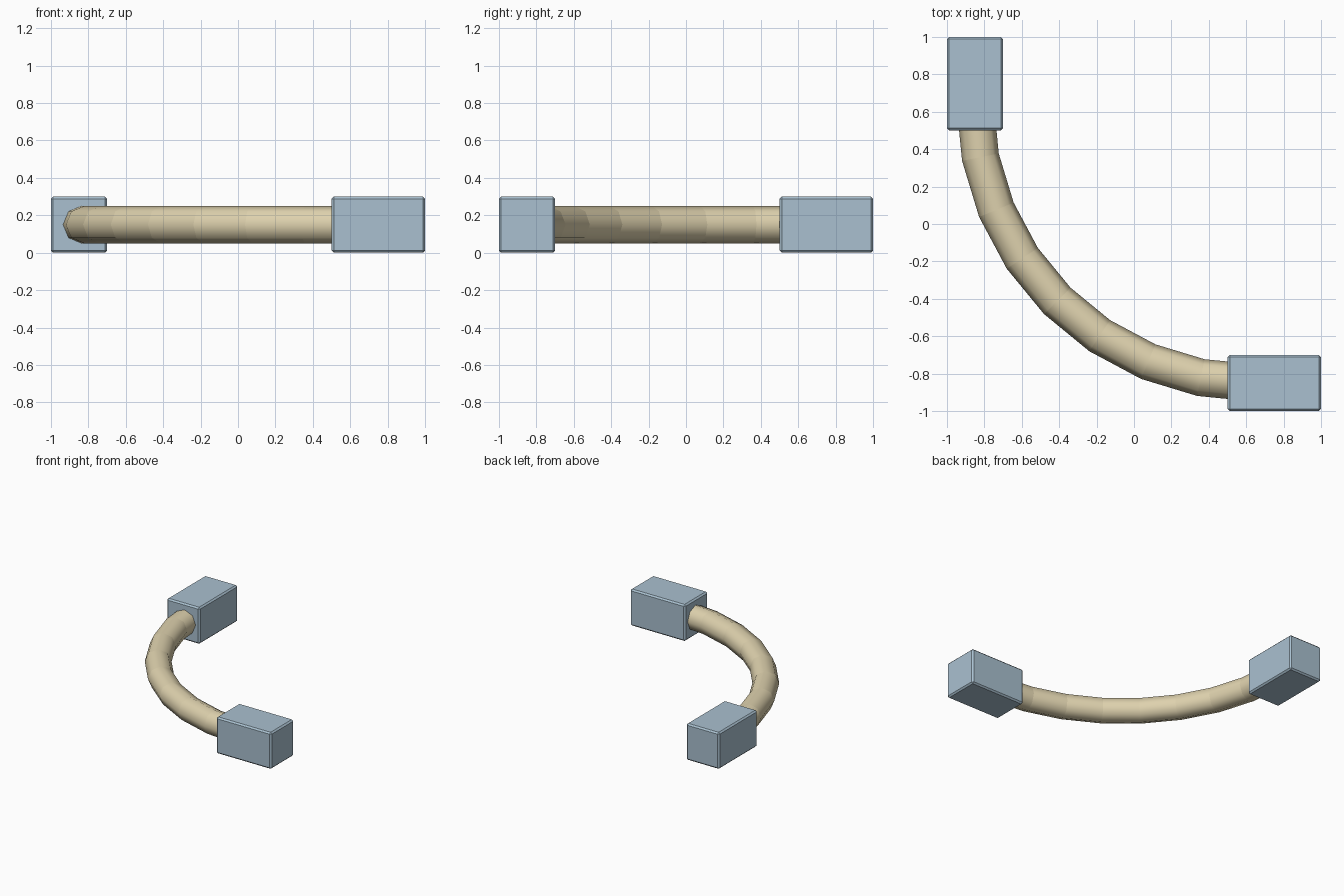
import bpy, bmesh, math
from mathutils import Vector

if "Cube" in bpy.data.objects:
    bpy.data.objects.remove(bpy.data.objects["Cube"])


def material(name, rgb):
    m = bpy.data.materials.new(name)
    m.diffuse_color = (*rgb, 1)
    m.use_nodes = True
    m.node_tree.nodes["Principled BSDF"].inputs["Base Color"].default_value = m.diffuse_color
    return m


def add_object(name, bm, mat):
    bmesh.ops.recalc_face_normals(bm, faces=bm.faces)
    me = bpy.data.meshes.new(name)
    bm.to_mesh(me)
    bm.free()
    me.materials.append(mat)
    ob = bpy.data.objects.new(name, me)
    bpy.context.collection.objects.link(ob)
    return ob


blue = material("pale blue grey", (0.40, 0.53, 0.63))
tan = material("warm tan", (0.73, 0.64, 0.42))


# End blocks with small chamfered edges
def block(name, centre, size):
    bm = bmesh.new()
    bmesh.ops.create_cube(bm, size=1)
    for v in bm.verts:
        v.co = Vector(a * b for a, b in zip(v.co, size)) + Vector(centre)
    bmesh.ops.bevel(bm, geom=bm.edges[:], offset=0.012, segments=1,
                    affect='EDGES')
    add_object(name, bm, blue)


block("back_block", (-0.85, 0.75, 0.15), (0.3, 0.5, 0.3))
block("right_block", (0.75, -0.85, 0.15), (0.5, 0.3, 0.3))

# Quarter-circle tube: eight straight segments, eight sides
SEGMENTS, SIDES, BEND, RADIUS = 8, 8, 1.5, 0.1
bm = bmesh.new()
rings = []
for i in range(SEGMENTS + 1):
    a = math.pi + math.pi / 2 * i / SEGMENTS
    ring = []
    for j in range(SIDES):
        t = 2 * math.pi * j / SIDES
        r = BEND + RADIUS * math.cos(t)
        ring.append(bm.verts.new((0.65 + r * math.cos(a),
                                  0.65 + r * math.sin(a),
                                  0.15 + RADIUS * math.sin(t))))
    rings.append(ring)
for r0, r1 in zip(rings, rings[1:]):
    for j in range(SIDES):
        k = (j + 1) % SIDES
        bm.faces.new((r0[j], r0[k], r1[k], r1[j])).smooth = True
bm.faces.new(rings[0])
bm.faces.new(rings[-1])
# Smooth around the tube, crisp joints between segments
for ring in rings:
    for j in range(SIDES):
        bm.edges.get((ring[j], ring[(j + 1) % SIDES])).smooth = False
add_object("curved_tube", bm, tan)
